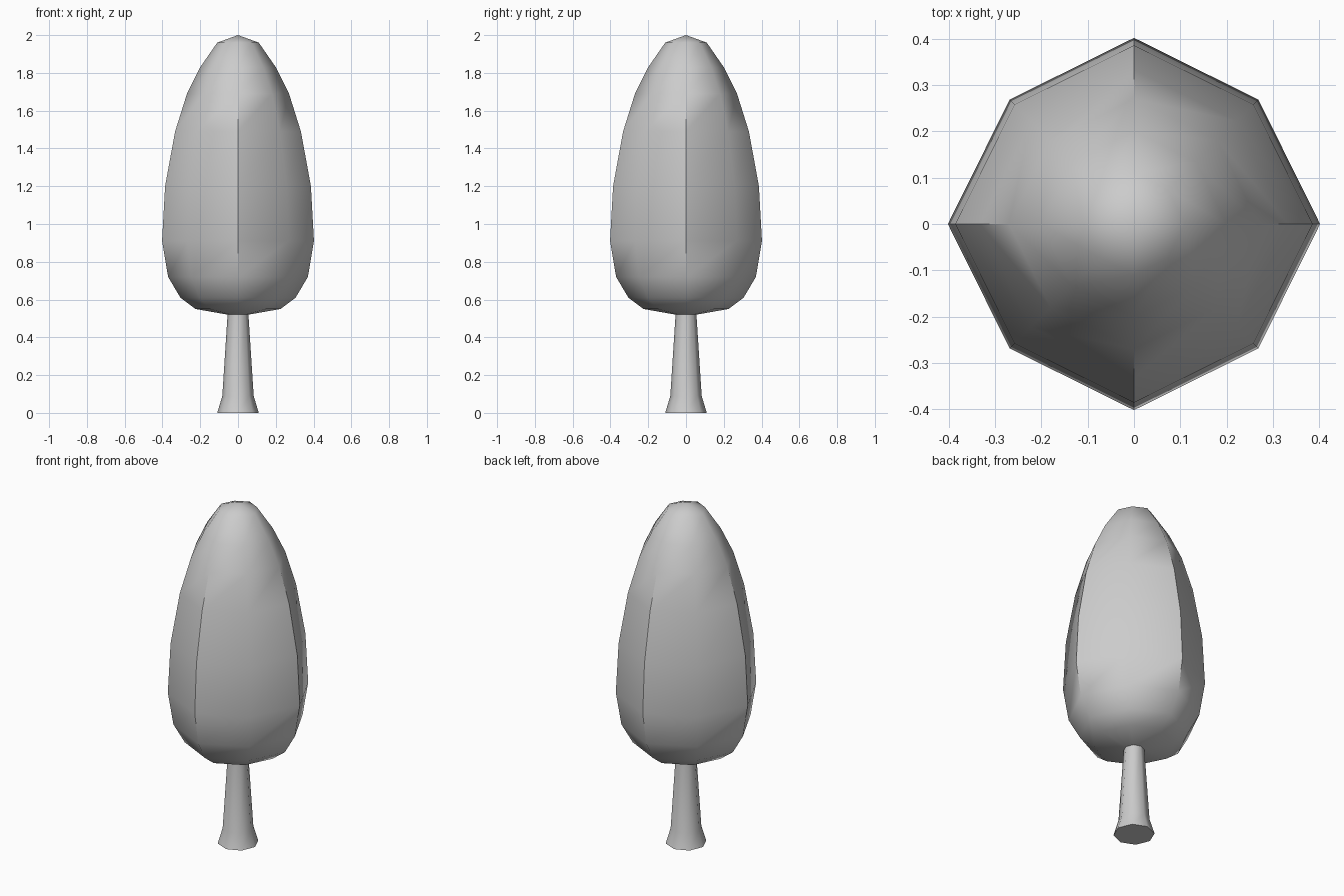
import bpy, bmesh, math

if "Cube" in bpy.data.objects:
    bpy.data.objects.remove(bpy.data.objects["Cube"])

SIDES = 8


def lathe(name, profile, diagonal, cap_bottom=False, tip=None):
    """Eight-sided loft; diagonal scales every second corner's radius."""
    bm = bmesh.new()
    rings = []
    for r, z in profile:
        ring = []
        for i in range(SIDES):
            a = i * 2 * math.pi / SIDES
            rr = r * (diagonal if i % 2 else 1.0)
            ring.append(bm.verts.new((rr * math.cos(a), rr * math.sin(a), z)))
        rings.append(ring)
    for low, high in zip(rings, rings[1:]):
        for i in range(SIDES):
            j = (i + 1) % SIDES
            bm.faces.new((low[i], low[j], high[j], high[i]))
    if cap_bottom:
        bm.faces.new(rings[0][::-1])
    if tip is not None:
        top = bm.verts.new((0, 0, tip))
        for i in range(SIDES):
            bm.faces.new((rings[-1][i], rings[-1][(i + 1) % SIDES], top))
    bmesh.ops.recalc_face_normals(bm, faces=bm.faces)
    mesh = bpy.data.meshes.new(name)
    bm.to_mesh(mesh)
    bm.free()
    obj = bpy.data.objects.new(name, mesh)
    bpy.context.collection.objects.link(obj)
    bpy.ops.object.select_all(action='DESELECT')
    obj.select_set(True)
    bpy.context.view_layer.objects.active = obj
    bpy.ops.object.shade_smooth_by_angle(angle=math.radians(50))
    return obj


# Trunk with flared foot
lathe("trunk", [(0.11, 0), (0.083, 0.09), (0.055, 0.525)], 1.0, cap_bottom=True)

# Egg-shaped foliage, open where it meets the trunk
lathe("foliage",
      [(0.055, 0.52), (0.225, 0.55), (0.305, 0.61), (0.37, 0.72),
       (0.402, 0.91), (0.386, 1.2), (0.333, 1.49), (0.27, 1.69),
       (0.2, 1.83), (0.11, 1.96)],
      0.945, tip=2.0)
